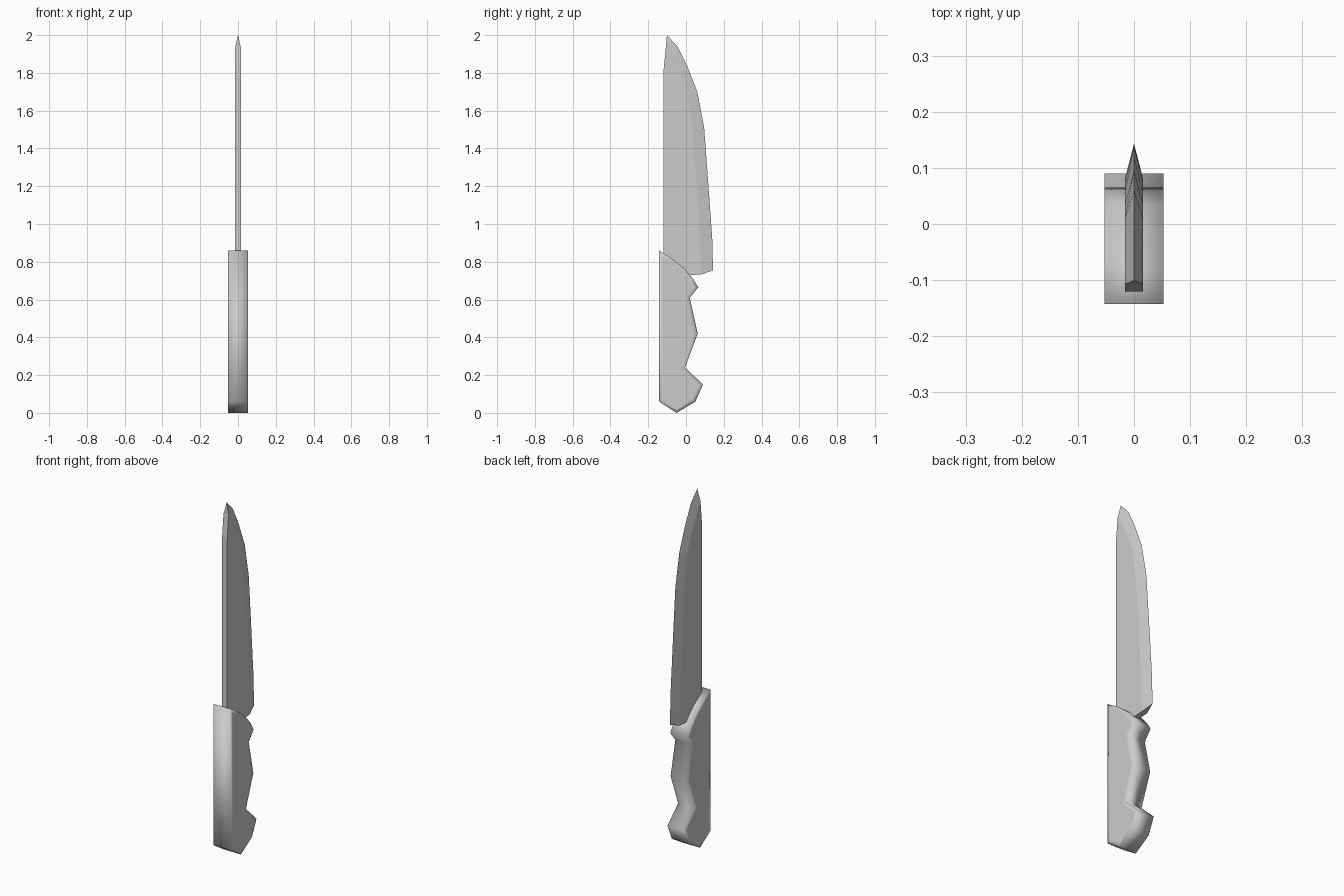
import bpy, bmesh, math

if "Cube" in bpy.data.objects:
    bpy.data.objects.remove(bpy.data.objects["Cube"])


def add_object(name, bm):
    bmesh.ops.recalc_face_normals(bm, faces=bm.faces)
    mesh = bpy.data.meshes.new(name)
    bm.to_mesh(mesh)
    bm.free()
    obj = bpy.data.objects.new(name, mesh)
    bpy.context.collection.objects.link(obj)
    return obj


# Handle: side profile (y, z) with finger grooves, extruded across x
HALF_HANDLE = 0.053
profile = [(-0.143, 0.86), (-0.143, 0.06), (-0.05, 0.0), (0.05, 0.06),
           (0.09, 0.15), (-0.005, 0.24), (0.062, 0.42), (0.02, 0.61),
           (0.065, 0.665), (0.035, 0.713), (-0.01, 0.765), (-0.06, 0.807)]
bm = bmesh.new()
side = bm.faces.new([bm.verts.new((-HALF_HANDLE, y, z)) for y, z in profile])
ext = bmesh.ops.extrude_face_region(bm, geom=[side], use_keep_orig=True)
moved = [g for g in ext["geom"] if isinstance(g, bmesh.types.BMVert)]
bmesh.ops.translate(bm, verts=moved, vec=(2 * HALF_HANDLE, 0, 0))
bmesh.ops.recalc_face_normals(bm, faces=bm.faces)
# flat inset on both sides so the smooth shading rolls off near the rim
caps = [f for f in bm.faces if len(f.verts) == len(profile)]
bmesh.ops.inset_individual(bm, faces=caps, thickness=0.02, use_even_offset=True)
for f in bm.faces:
    f.smooth = True
add_object("handle", bm)

# Blade: stations of (spine, bevel line, cutting edge), each as (y, z)
HALF_BLADE = 0.016
stations = [
    ((-0.12, 0.72), (0.082, 0.733), (0.143, 0.755)),
    ((-0.12, 0.92), (0.074, 0.92), (0.139, 0.92)),
    ((-0.12, 1.20), (0.058, 1.20), (0.119, 1.20)),
    ((-0.12, 1.50), (0.035, 1.50), (0.096, 1.51)),
    ((-0.12, 1.66), (0.010, 1.68), (0.060, 1.70)),
    ((-0.12, 1.78), (-0.035, 1.80), (0.005, 1.84)),
    ((-0.118, 1.82), (-0.07, 1.87), (-0.045, 1.94)),
    ((-0.107, 1.93), (-0.107, 1.93), (-0.101, 2.0)),
]
bm = bmesh.new()
rings = []
for spine, bevel, edge in stations:
    h = HALF_BLADE
    loop = [(-h, *spine), (h, *spine), (h, *bevel), (0, *edge), (-h, *bevel)]
    rings.append([bm.verts.new(p) for p in loop])
for a, b in zip(rings, rings[1:]):
    for i in range(5):
        j = (i + 1) % 5
        bm.faces.new((a[i], a[j], b[j], b[i]))
bm.faces.new(rings[0])
bm.faces.new(rings[-1])
bmesh.ops.remove_doubles(bm, verts=bm.verts, dist=0.0005)
add_object("blade", bm)
